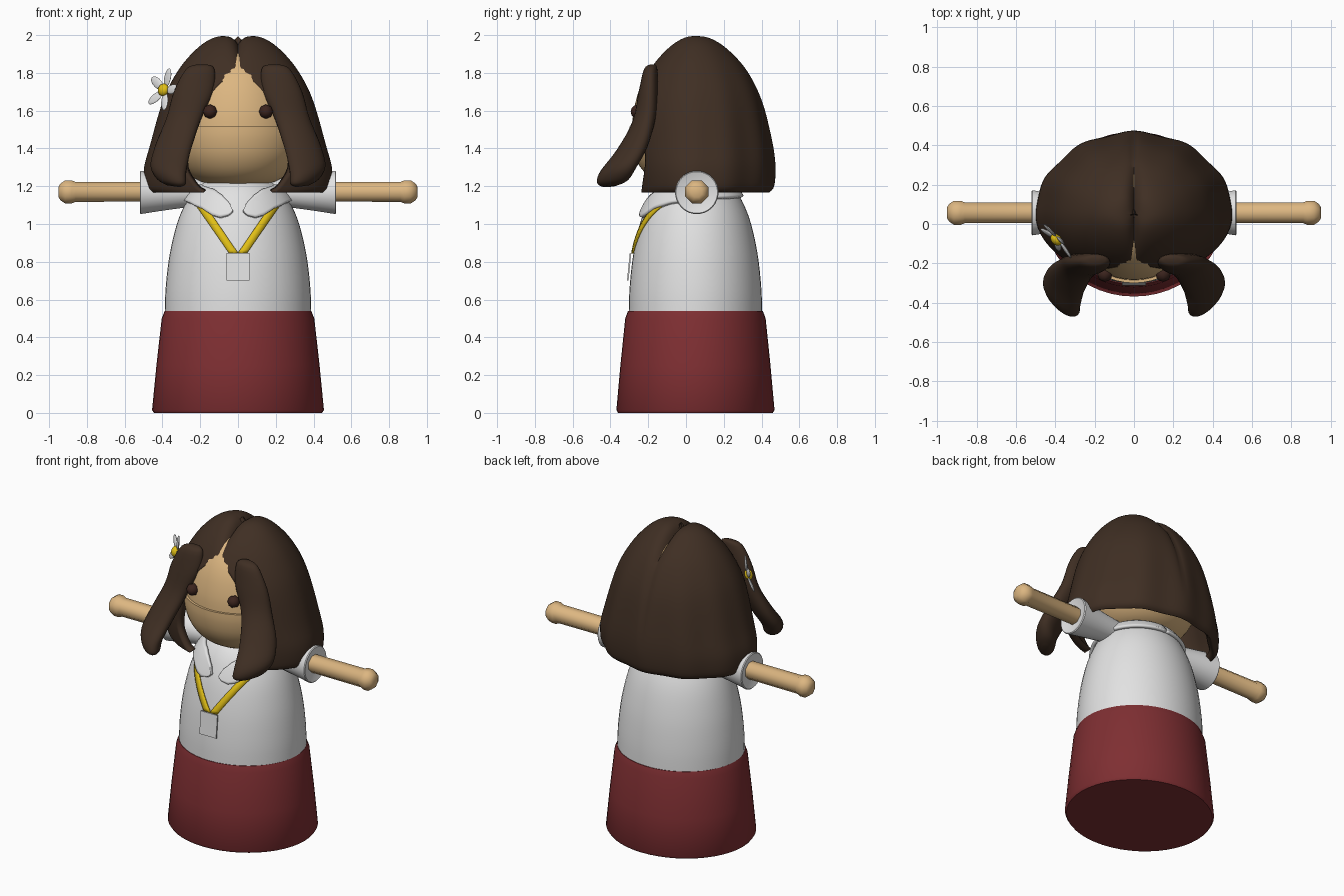
import bpy, bmesh, math
from mathutils import Vector, Matrix

if "Cube" in bpy.data.objects:
    bpy.data.objects.remove(bpy.data.objects["Cube"])

def mat(name, rgb):
    m = bpy.data.materials.new(name)
    m.diffuse_color = (*rgb, 1)
    m.use_nodes = True
    m.node_tree.nodes["Principled BSDF"].inputs["Base Color"].default_value = m.diffuse_color
    return m

WHITE = mat("white cloth", (.76, .76, .76))
RED = mat("dark red cloth", (.21, .028, .032))
SKIN = mat("tan skin", (.72, .47, .22))
HAIR = mat("brown hair", (.050, .028, .017))
EYE = mat("dark brown eye", (.045, .018, .013))
YELLOW = mat("yellow", (.75, .52, .008))
CY = .05          # depth centre of the body

def finish(name, bm, m, angle=45, fix=True, solid=0):
    bmesh.ops.remove_doubles(bm, verts=bm.verts, dist=1e-5)
    if fix:
        bmesh.ops.recalc_face_normals(bm, faces=bm.faces)
    me = bpy.data.meshes.new(name)
    bm.to_mesh(me)
    bm.free()
    me.materials.append(m)
    ob = bpy.data.objects.new(name, me)
    bpy.context.collection.objects.link(ob)
    if solid:
        mod = ob.modifiers.new("thickness", 'SOLIDIFY')
        mod.thickness, mod.offset = solid, -1
    bpy.ops.object.select_all(action='DESELECT')
    ob.select_set(True)
    bpy.context.view_layer.objects.active = ob
    bpy.ops.object.shade_smooth_by_angle(angle=math.radians(angle))
    return ob

def spline(keys, t):
    """Catmull-Rom through tuples, t from 0 to len-1."""
    i = min(int(t), len(keys) - 2)
    f = t - i
    p = [keys[max(0, min(len(keys) - 1, i + k))] for k in (-1, 0, 1, 2)]
    return [b + .5 * f * (c - a + f * (2*a - 5*b + 4*c - d + f * (3*(b - c) + d - a)))
            for a, b, c, d in zip(*p)]

def dense(keys, n):
    return [spline(keys, k / n) for k in range((len(keys) - 1) * n + 1)]

def lerp(keys, v):
    for (a, p), (b, q) in zip(keys, keys[1:]):
        if v <= b:
            return p + (q - p) * max(0, (v - a) / (b - a))
    return keys[-1][1]

def grid(rows, closed=False, caps=False):
    bm = bmesh.new()
    vs = [[bm.verts.new(p) for p in r] for r in rows]
    n = len(rows[0])
    for a, b in zip(vs, vs[1:]):
        for j in range(n if closed else n - 1):
            k = (j + 1) % n
            bm.faces.new((a[j], a[k], b[k], b[j]))
    if caps:
        bm.faces.new(vs[0][::-1])
        bm.faces.new(vs[-1])
    return bm

def lathe(name, prof, m, ratio=1, segs=48, angle=45):
    """Upright turned shape from (z, radius), squashed in depth."""
    rows = [[(r * math.sin(2*math.pi*j/segs), CY - r * ratio * math.cos(2*math.pi*j/segs), z)
             for j in range(segs)] for z, r in prof]
    return finish(name, grid(rows, True, True), m, angle)

# skirt and shirt
lathe("skirt", [(0, .445), (.015, .455), (.25, .432), (.5, .404), (.54, .388)], RED, .92)
SHIRT = dense([(.53, .388), (.65, .384), (.8, .368), (.92, .345), (1.02, .317),
               (1.1, .283), (1.17, .24), (1.22, .18), (1.245, .06)], 3)
lathe("shirt", SHIRT, WHITE, .91)

def on_shirt(theta, z, off):
    r = lerp(SHIRT, z)
    return ((r + off) * math.sin(theta), CY - (r * .91 + off) * math.cos(theta), z)

# head: jaw bowl and upper dome, meeting at the mouth
lathe("jaw", dense([(1.2, .10), (1.225, .2), (1.28, .275), (1.36, .325), (1.45, .347), (1.515, .35)], 3),
      SKIN, 1)
lathe("upper_head", dense([(1.515, .335), (1.6, .327), (1.72, .295), (1.82, .24), (1.9, .15), (1.925, .04)], 3),
      SKIN, 1)

# collar halves
for s, side in ((1, "left"), (-1, "right")):
    top = [(5, 1.075), (9, 1.115), (18, 1.155), (30, 1.185), (60, 1.21), (180, 1.21)]
    low = [(5, 1.07), (9, 1.05), (17, 1.038), (25, 1.05), (38, 1.085), (60, 1.115), (100, 1.14), (180, 1.15)]
    rows = []
    for k in range(9):
        row = []
        for j in range(60):
            d = 5 + 175 * (j / 59) ** 1.6
            a, b = lerp(low, d), lerp(top, d)
            row.append(on_shirt(s * math.radians(d), a + (b - a) * k / 8, .024))
        rows.append(row if s > 0 else row[::-1])
    finish("collar_" + side, grid(rows), WHITE, 50, False, .022)

# lanyard straps and badge
for s, side in ((1, "left"), (-1, "right")):
    rows = []
    for k in range(17):
        z = .845 + .3 * k / 16
        x = .022 + .2 * k / 16
        r = lerp(SHIRT, z)
        row = [on_shirt(s * math.asin(min(.98, (x + w) / r)), z, .012) for w in (-.024, 0, .024)]
        rows.append(row if s > 0 else row[::-1])
    finish("lanyard_" + side, grid(rows), YELLOW, 40, False, .01)
bm = bmesh.new()
bmesh.ops.create_cube(bm, size=1, matrix=Matrix.Translation((0, -.301, .773))
                      @ Matrix.Rotation(-.1, 4, 'X') @ Matrix.Diagonal((.12, .008, .145, 1)))
finish("badge", bm, WHITE)

# arms and sleeves, turned along x
def sideways(name, prof, m, s, segs, zc):
    rows = [[(s * x, CY + .007 + r * math.cos(2*math.pi*(j + .5)/segs), zc + r * math.sin(2*math.pi*(j + .5)/segs))
             for j in range(segs)] for x, r in prof]
    finish(name, grid(rows, True, True), m, 50)

for s, side in ((1, "left"), (-1, "right")):
    sideways("arm_" + side, [(.25, .055), (.86, .057), (.88, .066), (.915, .066), (.94, .048), (.95, .03)],
             SKIN, s, 8, 1.17)
    sideways("sleeve_" + side, [(.18, .07), (.3, .083), (.42, .1), (.515, .115), (.52, .11), (.505, .06)],
             WHITE, s, 28, 1.167)

# main hair shell: height, half width, front depth, back depth, half opening
KEYS = [(1.168, .475, .31, .385, .18), (1.2, .497, .315, .41, .22), (1.3, .497, .325, .418, .28),
        (1.42, .465, .33, .408, .27), (1.6, .415, .325, .372, .22), (1.72, .37, .29, .33, .12),
        (1.83, .305, .235, .268, .0), (1.91, .237, .175, .2, .0), (1.965, .17, .115, .135, .0),
        (1.995, .10, .06, .075, .0), (2.005, .0, .0, .0, .0)]
rows = []
N = 120
for z, rx, rf, rb, op in dense(KEYS, 4):
    rx, rf, rb = max(rx, 0), max(rf, 0), max(rb, 0)
    t0 = math.asin(min(.95, max(op, 0) / rx)) if op > .004 and z < 1.83 else 0
    row = []
    for j in range(N + 1):
        t = t0 + (2 * math.pi - 2 * t0) * j / N
        back = max(0, -math.cos(t))
        low = min(1, max(0, (1.95 - z) / .5))
        w = 1 + .016 * low * back ** .5 * math.cos(11 * t + math.pi)
        x = rx * math.sin(t) * w
        y = CY - (rf if math.cos(t) > 0 else rb) * math.cos(t) * w
        part = math.exp(-abs(x) / .028)
        if back:
            y -= .022 * part * min(1, max(0, (z - 1.3) / .4)) * back
        row.append((x, y, z - .055 * part * min(1, max(0, (z - 1.8) / .18))))
    rows.append(row)
finish("hair_shell", grid(rows), HAIR, 60, False, .045)

# front locks: centre x, y, z, half length, half width, turn in plan
LOCK = [(.19, -.175, 1.845, .025, .012, 0), (.20, -.187, 1.82, .075, .035, 0), (.235, -.2, 1.7, .105, .05, .1),
        (.29, -.222, 1.55, .095, .055, .3), (.345, -.285, 1.4, .108, .062, .6), (.368, -.358, 1.29, .118, .062, .78),
        (.352, -.39, 1.225, .098, .052, .85), (.342, -.405, 1.2, .045, .02, .85)]
for s, side in ((1, "left"), (-1, "right")):
    rows = []
    for x, y, z, a, b, t in dense(LOCK, 4):
        row = []
        for j in range(24):
            u, v = a * math.cos(j * math.pi / 12), b * math.sin(j * math.pi / 12)
            px, py = x + u * math.cos(t) - v * math.sin(t), y + u * math.sin(t) + v * math.cos(t)
            # the tip is higher toward the outer side
            row.append((s * px, py, z + .15 * (px - x) * min(1, max(0, (1.6 - z) / .3))))
        rows.append(row)
    finish("front_lock_" + side, grid(rows, True, True), HAIR, 60)

# eyes
for s, side in ((1, "left"), (-1, "right")):
    bm = bmesh.new()
    bmesh.ops.create_uvsphere(bm, u_segments=8, v_segments=6, radius=.038,
                              matrix=Matrix.Translation((s * .148, -.255, 1.595)) @ Matrix.Rotation(math.pi/2, 4, 'X'))
    finish("eye_" + side, bm, EYE, 60)

# flower in the hair
base = Matrix.Translation((-.395, -.08, 1.71)) @ Vector((-.68, -.62, .2)).to_track_quat('Z', 'Y').to_matrix().to_4x4()
bm = bmesh.new()
for k in range(5):
    bmesh.ops.create_uvsphere(bm, u_segments=12, v_segments=8, radius=1, matrix=base
        @ Matrix.Rotation(math.radians(75 + 72 * k), 4, 'Z') @ Matrix.Translation((.068, 0, 0))
        @ Matrix.Rotation(-.15, 4, 'Y') @ Matrix.Diagonal((.052, .026, .008, 1)))
finish("flower_petals", bm, WHITE, 60)
bm = bmesh.new()
bmesh.ops.create_uvsphere(bm, u_segments=12, v_segments=8, radius=1,
                          matrix=base @ Matrix.Diagonal((.034, .034, .025, 1)))
finish("flower_centre", bm, YELLOW, 60)
